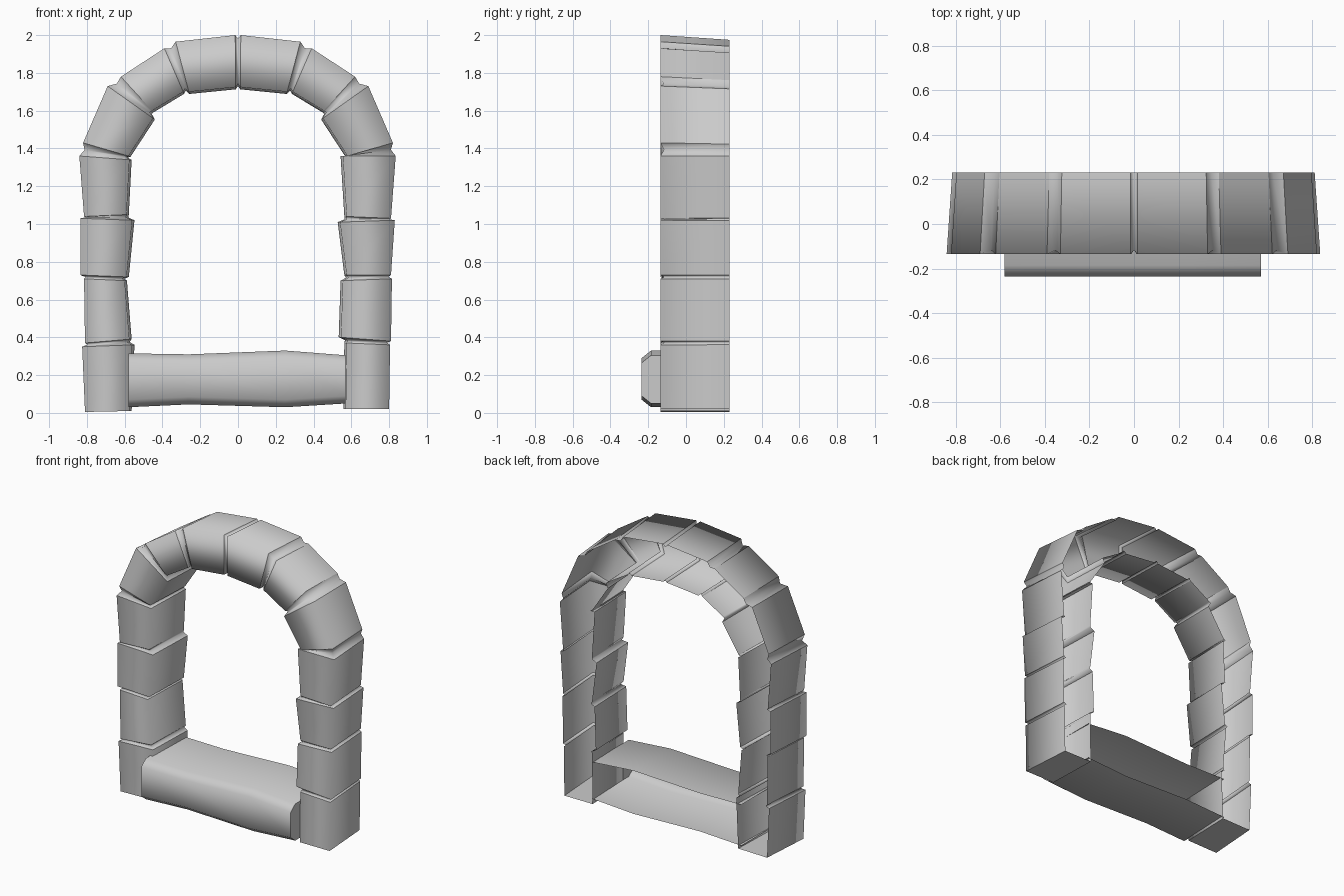
import bpy, bmesh
from mathutils import Vector

if "Cube" in bpy.data.objects:
    bpy.data.objects.remove(bpy.data.objects["Cube"])

FRONT, BACK = -0.135, 0.23

# Each stone: start (outer x, z, inner x, z) and end (outer x, z, inner x, z)
LEFT = [
    ((-.81, .005, -.575, .01), (-.825, .35, -.56, .36)),
    ((-.81, .37, -.575, .39), (-.815, .71, -.60, .70)),
    ((-.835, .73, -.59, .72), (-.835, 1.03, -.56, 1.02)),
    ((-.815, 1.04, -.59, 1.05), (-.84, 1.36, -.575, 1.34)),
]
ARCH = [
    ((-.82, 1.43, -.58, 1.36), (-.69, 1.73, -.45, 1.56)),
    ((-.62, 1.78, -.455, 1.60), (-.39, 1.93, -.29, 1.70)),
    ((-.33, 1.965, -.26, 1.70), (-.015, 2.0, -.012, 1.725)),
]
RIGHT = [
    ((.835, 1.36, .555, 1.36), (.81, 1.03, .575, 1.04)),
    ((.83, 1.02, .54, 1.01), (.81, .73, .575, .73)),
    ((.815, .71, .555, .70), (.81, .38, .545, .40)),
    ((.805, .36, .575, .37), (.80, .02, .57, .02)),
]


def flip(s):
    return (-s[0], s[1], -s[2], s[3])


def section(s, inset=0.0):
    """Open-backed U section, leaning slightly into the opening at the back."""
    o, i = Vector((s[0], 0, s[1])), Vector((s[2], 0, s[3]))
    d = (i - o).normalized()
    o, i = o + d * inset, i - d * inset
    f, b = Vector((0, FRONT + inset, 0)), Vector((0, BACK, 0))
    return [o + b + d * .025, o + f, i + f, i + b + d * .012]


def loft(bm, sections):
    rows = [[bm.verts.new(p) for p in s] for s in sections]
    for a, b in zip(rows, rows[1:]):
        for k in range(len(a) - 1):
            bm.faces.new((a[k], a[k + 1], b[k + 1], b[k])).smooth = True


def cap(bm, pts):
    bm.faces.new([bm.verts.new(p) for p in pts])


def finish(bm, name):
    me = bpy.data.meshes.new(name)
    bm.to_mesh(me)
    bm.free()
    ob = bpy.data.objects.new(name, me)
    bpy.context.collection.objects.link(ob)
    return ob


# Stone arch: rough blocks with small sunken joints
stones = LEFT + ARCH + [(flip(e), flip(s)) for s, e in reversed(ARCH)] + RIGHT
bm = bmesh.new()
for s, e in stones:
    loft(bm, [section(s), section(e)])
for (_, a), (b, _) in zip(stones, stones[1:]):
    mid = tuple((p + q) / 2 for p, q in zip(a, b))
    loft(bm, [section(a), section(mid, .018), section(b)])
# Feet
cap(bm, reversed(section(stones[0][0])))
cap(bm, section(stones[-1][1]))
finish(bm, "stone_arch")


# Sill: chamfered, wavy slab, open at the back
def sill_section(x, b, t):
    return [Vector((x, y, z)) for y, z in (
        (.22, t), (-.185, t), (-.235, t - .04),
        (-.235, b + .04), (-.185, b), (.22, b))]


sill = [sill_section(*v) for v in (
    (-.58, .03, .315), (-.26, .045, .31), (.25, .03, .33), (.57, .05, .305))]
bm = bmesh.new()
loft(bm, [list(reversed(s)) for s in reversed(sill)])
for s, x in ((sill[0], -.58), (sill[-1], .57)):
    ends = [Vector((x, -.12, s[0].z))] + s[1:5] + [Vector((x, -.12, s[5].z))]
    cap(bm, ends if x < 0 else reversed(ends))
bmesh.ops.recalc_face_normals(bm, faces=bm.faces[:])
finish(bm, "sill")
